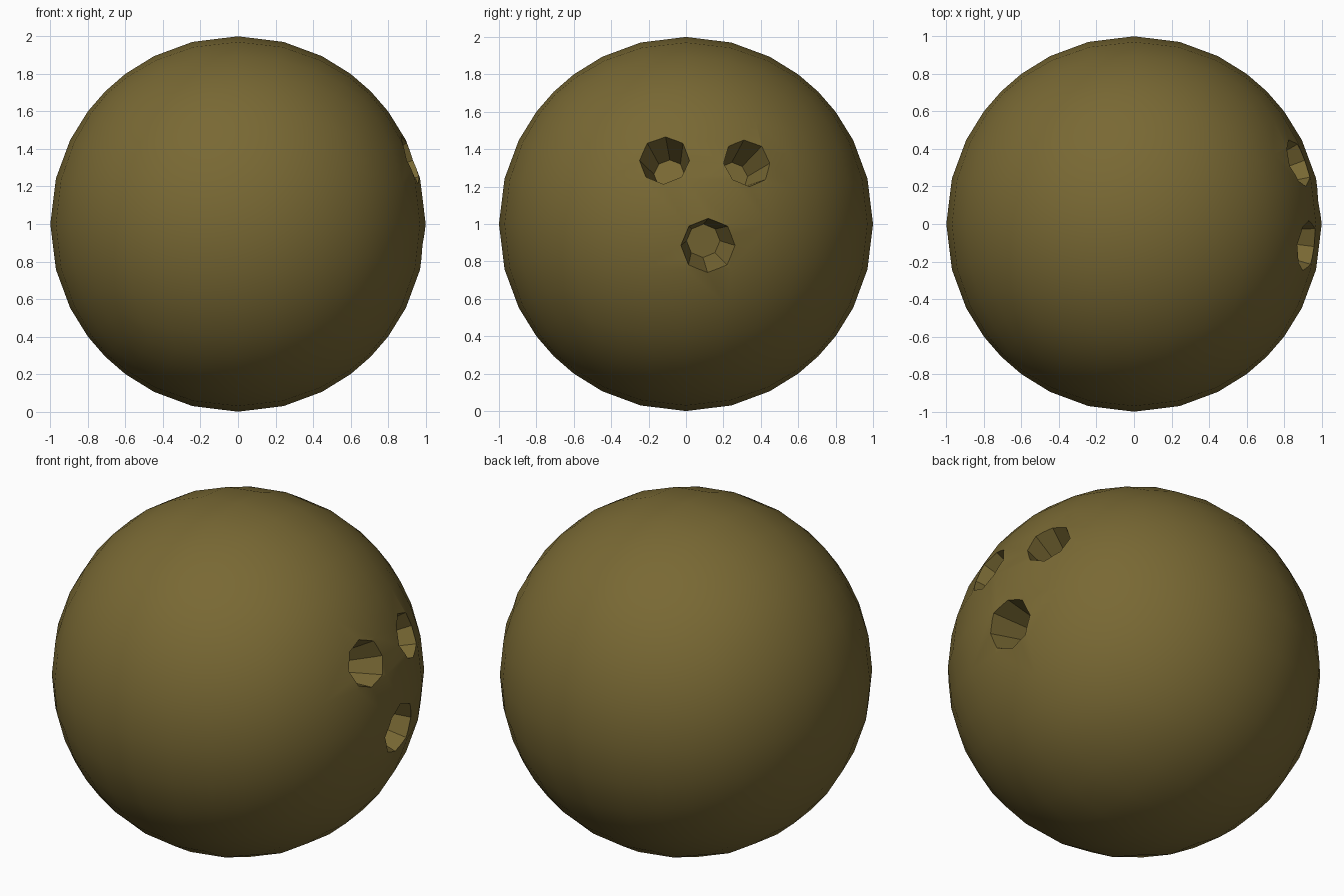
import bpy, bmesh
from mathutils import Vector, Matrix

if "Cube" in bpy.data.objects:
    bpy.data.objects.remove(bpy.data.objects["Cube"])

olive = bpy.data.materials.new("olive")
olive.diffuse_color = (0.19, 0.14, 0.034, 1)
olive.use_nodes = True
olive.node_tree.nodes["Principled BSDF"].inputs["Base Color"].default_value = olive.diffuse_color
CENTRE = Vector((0, 0, 1))


def make_object(name, bm):
    bmesh.ops.recalc_face_normals(bm, faces=bm.faces[:])
    mesh = bpy.data.meshes.new(name)
    bm.to_mesh(mesh)
    bm.free()
    mesh.materials.append(olive)
    obj = bpy.data.objects.new(name, mesh)
    bpy.context.collection.objects.link(obj)
    return obj


# ball: an 8 x 8 subdivided cube pushed out to a sphere
bm = bmesh.new()
bmesh.ops.create_cube(bm, size=2)
bmesh.ops.subdivide_edges(bm, edges=bm.edges[:], cuts=7, use_grid_fill=True)
for v in bm.verts:
    v.co = v.co.normalized() + CENTRE
ball = make_object("ball", bm)

# finger holes: tapered eight-sided cutters pointing at the ball centre
# (y, z of the rim centre, rim radius, floor radius)
HOLES = [(-0.115, 1.34, 0.135, 0.082),
         (0.325, 1.325, 0.132, 0.080),
         (0.118, 0.885, 0.147, 0.090)]
RIM, FLOOR, OUTER = 0.985, 0.77, 1.08
bm = bmesh.new()
for y, z, r_rim, r_floor in HOLES:
    h = z - 1
    n = Vector(((RIM**2 - y * y - h * h) ** 0.5, y, h)).normalized()
    side = Vector((0, 0, 1)).cross(n).normalized()
    up = n.cross(side)
    turn = Matrix((side, up, n)).transposed().to_4x4()
    r_outer = r_floor + (r_rim - r_floor) * (OUTER - FLOOR) / (RIM - FLOOR)
    place = Matrix.Translation(CENTRE + n * (FLOOR + OUTER) / 2) @ turn
    bmesh.ops.create_cone(bm, cap_ends=True, segments=8, radius1=r_floor,
                          radius2=r_outer, depth=OUTER - FLOOR, matrix=place)
cutter = make_object("hole_cutter", bm)
cutter.hide_render = True

# cut the holes
mod = ball.modifiers.new("holes", 'BOOLEAN')
mod.operation = 'DIFFERENCE'
mod.solver = 'EXACT'
mod.object = cutter
bpy.context.view_layer.objects.active = ball
ball.select_set(True)
bpy.ops.object.modifier_apply(modifier=mod.name)
bpy.data.objects.remove(cutter)

# smooth ball, crisp holes
bpy.ops.object.shade_smooth_by_angle(angle=0.5236)
